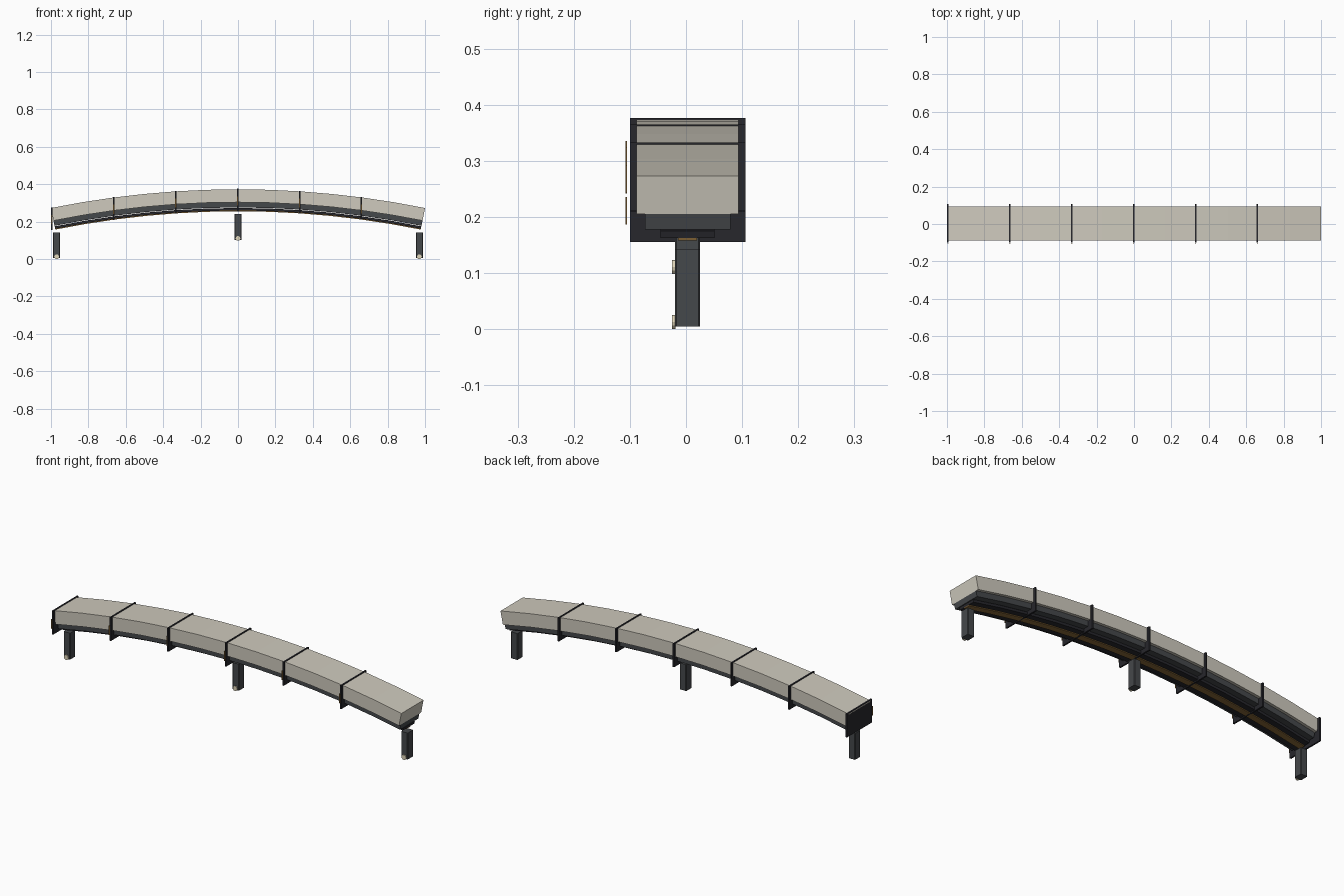
import bpy, bmesh, math

if "Cube" in bpy.data.objects:
    bpy.data.objects.remove(bpy.data.objects["Cube"])

R = 5.05            # radius of the arched top
CZ = 0.373 - R      # height of the arc centre
HALF = math.asin(1 / R)
SEGS = 12
YC = 0.003          # the body sits slightly behind the centre line


def material(name, rgb):
    m = bpy.data.materials.new(name)
    m.diffuse_color = (*rgb, 1)
    m.use_nodes = True
    m.node_tree.nodes["Principled BSDF"].inputs["Base Color"].default_value = m.diffuse_color
    return m


BEIGE = material("beige", (0.62, 0.59, 0.51))
DARK = material("charcoal", (0.06, 0.065, 0.07))
BLACK = material("black", (0.02, 0.02, 0.025))
BROWN = material("brown", (0.25, 0.14, 0.04))
CREAM = material("cream", (0.75, 0.68, 0.5))


def finish(name, bm, mat):
    bmesh.ops.recalc_face_normals(bm, faces=bm.faces)
    mesh = bpy.data.meshes.new(name)
    bm.to_mesh(mesh)
    bm.free()
    ob = bpy.data.objects.new(name, mesh)
    bpy.context.collection.objects.link(ob)
    mesh.materials.append(mat)
    return ob


def arched_bar(name, half_width, z_low, z_high, mat):
    """Rectangle swept along the arc; heights are those at x = 0."""
    bm = bmesh.new()
    rings = []
    for i in range(SEGS + 1):
        a = -HALF + 2 * HALF * i / SEGS
        ring = []
        for y, z in ((-1, z_low), (1, z_low), (1, z_high), (-1, z_high)):
            r = z - CZ
            ring.append(bm.verts.new((r * math.sin(a), YC + y * half_width,
                                      CZ + r * math.cos(a))))
        rings.append(ring)
    for p, q in zip(rings, rings[1:]):
        for k in range(4):
            bm.faces.new((p[k], p[k - 1], q[k - 1], q[k]))
    bm.faces.new(rings[0])
    bm.faces.new(rings[-1])
    return finish(name, bm, mat)


def box(name, x, y, z, mat, bevel=0):
    bm = bmesh.new()
    bmesh.ops.create_cube(bm, size=1)
    for v in bm.verts:
        for k, (lo, hi) in enumerate((x, y, z)):
            v.co[k] = lo if v.co[k] < 0 else hi
    if bevel:
        up = [e for e in bm.edges
              if abs(e.verts[0].co.z - e.verts[1].co.z) > 0.01]
        bmesh.ops.bevel(bm, geom=up, offset=bevel, segments=1, affect='EDGES')
    return finish(name, bm, mat)


def drop(x):
    """How far the arc has fallen at x."""
    return R - math.sqrt(R * R - x * x)


# Arched body, from top to bottom
arched_bar("cushion", 0.091, 0.304, 0.373, BEIGE)
arched_bar("upper_rail", 0.076, 0.276, 0.304, DARK)
arched_bar("lower_rail", 0.048, 0.260, 0.273, BLACK)
arched_bar("under_strip", 0.017, 0.2555, 0.260, BROWN)

# Upright divider plates with a thin strip in front of each
for i in range(6):
    x = -0.995 + i * 0.331
    d = drop(x)
    box(f"divider_{i + 1}", (x - 0.004, x + 0.004), (-0.1, 0.106),
        (0.254 - d, 0.376 - d), BLACK)
    box(f"divider_strip_{i + 1}", (x - 0.003, x + 0.003), (-0.108, -0.1055),
        (0.286 - d, 0.335 - d), BROWN)

# Legs with a small round peg at the foot
for name, x, z in (("left", -0.97, 0.005), ("middle", 0, 0.103), ("right", 0.97, 0.005)):
    box(name + "_leg", (x - 0.019, x + 0.019), (-0.02, 0.025), (z, z + 0.137),
        DARK, 0.003)
    bm = bmesh.new()
    bmesh.ops.create_cone(bm, cap_ends=True, segments=12, radius1=0.0127,
                          radius2=0.0127, depth=0.006)
    for v in bm.verts:
        v.co = (x + v.co.x, -0.022 + v.co.z, z + 0.0077 + v.co.y)
    finish(name + "_foot_peg", bm, CREAM)
